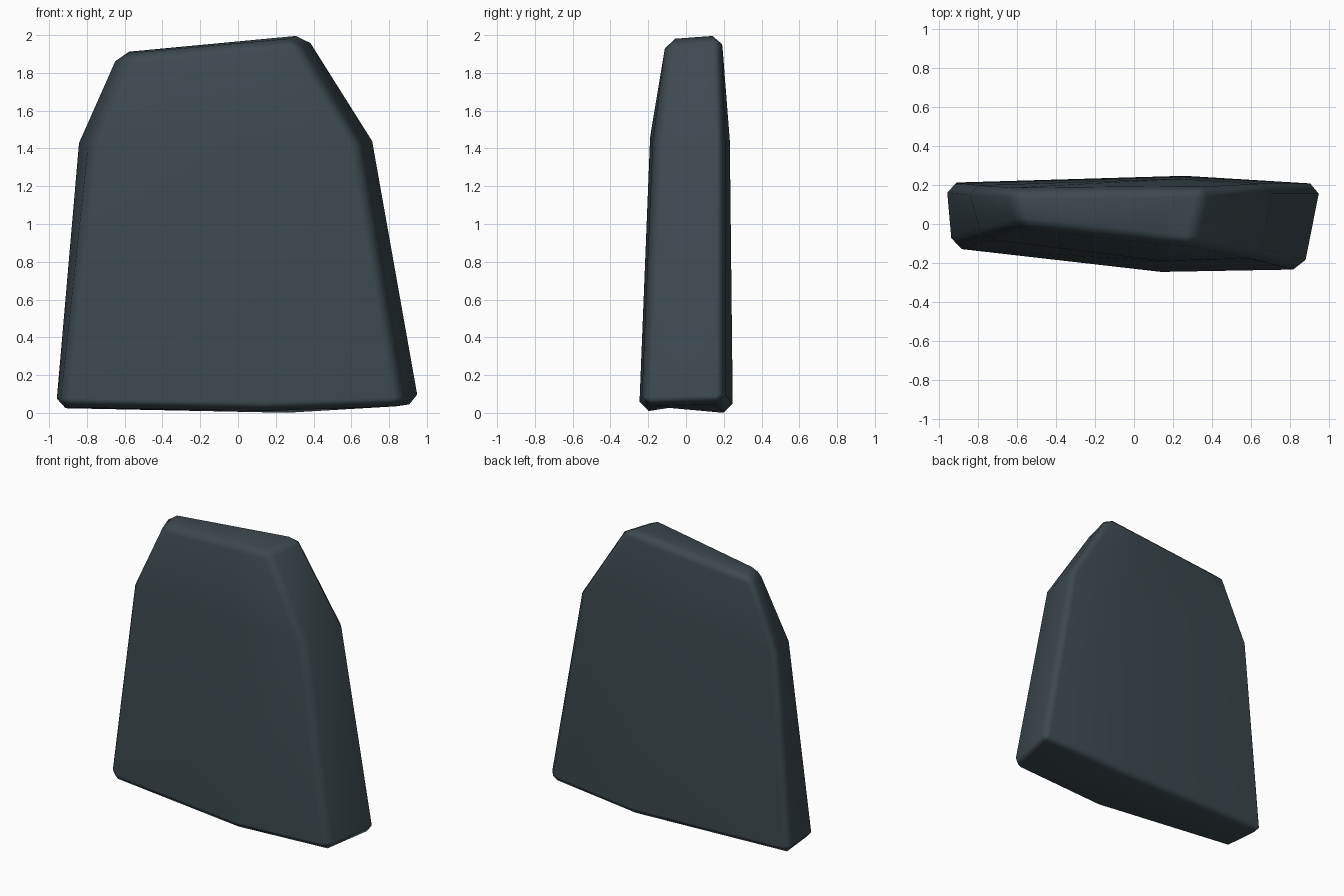
import bpy, bmesh, math

if "Cube" in bpy.data.objects:
    bpy.data.objects.remove(bpy.data.objects["Cube"])

slate = bpy.data.materials.new("dark slate")
slate.diffuse_color = (0.046, 0.068, 0.079, 1)
slate.use_nodes = True
slate.node_tree.nodes["Principled BSDF"].inputs["Base Color"].default_value = slate.diffuse_color

# Cross-section rings: front left, front middle, front right, back right, back middle, back left
rings = [
    [(-0.94, -0.125, 0.03), (0.14, -0.248, 0.01), (0.88, -0.235, 0.035),
     (0.967, 0.205, 0.05), (0.26, 0.248, 0.0), (-0.967, 0.212, 0.025)],
    [(-0.78, -0.075, 1.42), (0.14, -0.19, 1.46), (0.645, -0.175, 1.43),
     (0.72, 0.205, 1.44), (0.22, 0.232, 1.44), (-0.855, 0.197, 1.43)],
    [(-0.58, -0.015, 1.90), (0.05, -0.085, 1.958), (0.305, -0.112, 1.982),
     (0.367, 0.19, 2.004), (0.10, 0.19, 1.978), (-0.645, 0.185, 1.91)],
]

# Stone slab body
bm = bmesh.new()
vr = [[bm.verts.new(p) for p in ring] for ring in rings]
for a, b in zip(vr, vr[1:]):
    for i in range(6):
        j = (i + 1) % 6
        bm.faces.new((a[i], a[j], b[j], b[i]))
bm.faces.new(vr[0][::-1])
bm.faces.new(vr[-1])
bmesh.ops.recalc_face_normals(bm, faces=bm.faces)
me = bpy.data.meshes.new("stone_slab")
bm.to_mesh(me)
bm.free()
me.materials.append(slate)
slab = bpy.data.objects.new("stone_slab", me)
bpy.context.collection.objects.link(slab)

# Worn, chamfered outer edges
bev = slab.modifiers.new("worn_edges", 'BEVEL')
bev.width = 0.05
bev.segments = 1
bev.limit_method = 'ANGLE'
bev.angle_limit = math.radians(40)
for p in me.polygons:
    p.use_smooth = True
wn = slab.modifiers.new("weighted_normals", 'WEIGHTED_NORMAL')
wn.weight = 50
